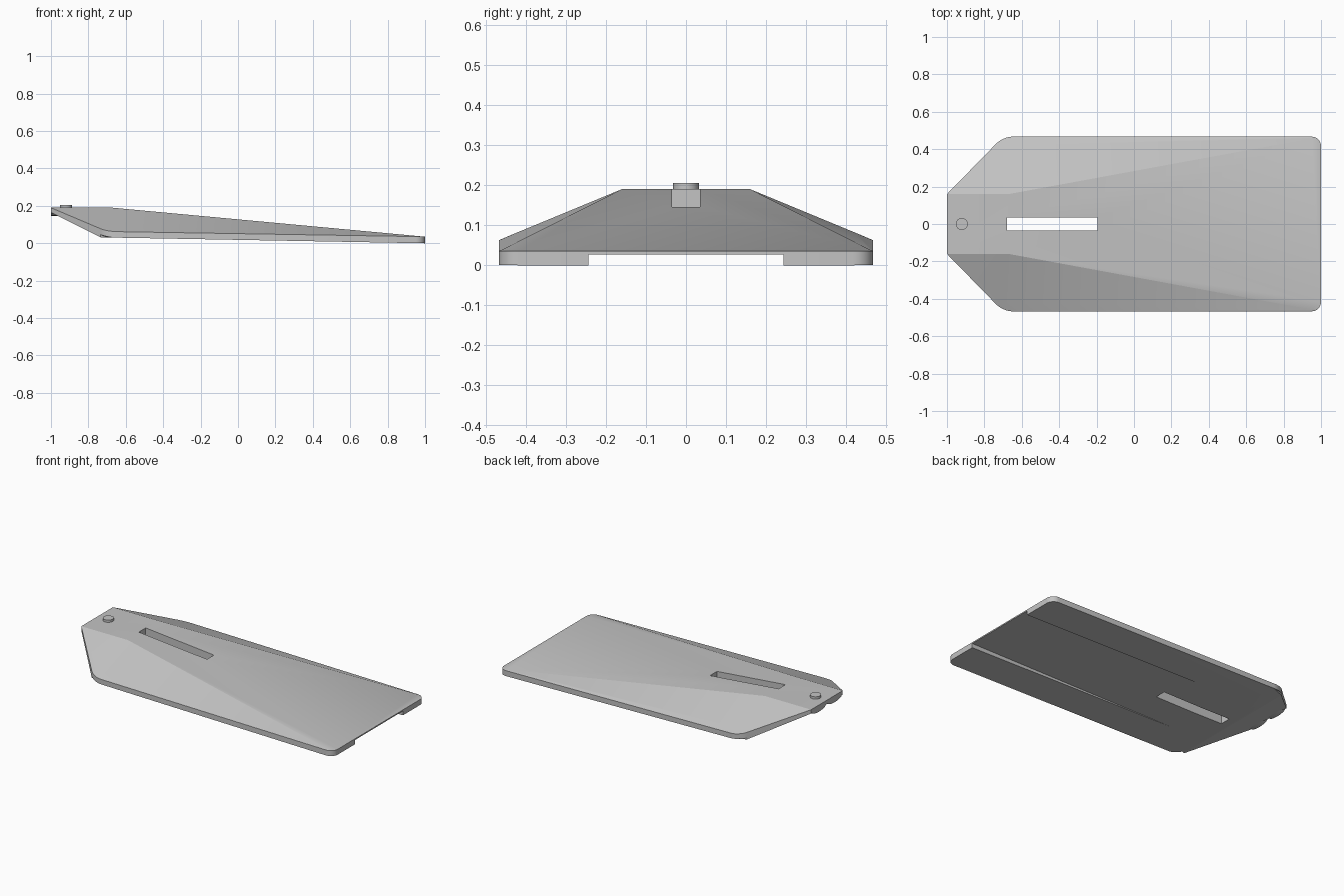
import bpy, bmesh, math

cube = bpy.data.objects.get("Cube")
if cube:
    bpy.data.objects.remove(cube, do_unlink=True)

grey = bpy.data.materials.new("plain grey")
grey.use_nodes = True
colour = (0.55, 0.55, 0.55, 1)
grey.diffuse_color = colour
grey.node_tree.nodes["Principled BSDF"].inputs["Base Color"].default_value = colour


def finish(obj, name):
    obj.name = name
    obj.data.materials.clear()
    obj.data.materials.append(grey)
    bpy.ops.object.select_all(action='DESELECT')
    obj.select_set(True)
    bpy.context.view_layer.objects.active = obj
    bpy.ops.object.shade_smooth_by_angle(angle=math.radians(14))


def box_cutter(name, low, high):
    centre = [(a + b) / 2 for a, b in zip(low, high)]
    bpy.ops.mesh.primitive_cube_add(size=1, location=centre)
    obj = bpy.context.object
    obj.name = name
    obj.scale = [b - a for a, b in zip(low, high)]
    obj.hide_render = True
    obj.display_type = 'WIRE'
    return obj


# Faceted wedge body, half the corners mirrored across y
corners = [
    (-1, .16, .19), (-.67, .16, .19), (-.70, .467, .063), (1, .467, .035),
    (-1, .16, .165), (-.735, .431, .032), (-.70, .467, .031), (1, .467, 0),
]
bm = bmesh.new()
for x, y, z in corners:
    for side in (-1, 1):
        bm.verts.new((x, side * y, z))
bmesh.ops.convex_hull(bm, input=bm.verts[:])
bmesh.ops.dissolve_limit(bm, angle_limit=math.radians(0.5),
                         verts=bm.verts[:], edges=bm.edges[:])

# Round the four upright outer corners
upright = []
for e in bm.edges:
    a, b = (v.co for v in e.verts)
    if (a - b).xy.length < .001 and abs(a.y) > .46:
        upright.append(e)
bmesh.ops.bevel(bm, geom=upright, offset=.05, segments=8, profile=.5,
                affect='EDGES', clamp_overlap=True)
bmesh.ops.recalc_face_normals(bm, faces=bm.faces[:])
mesh = bpy.data.meshes.new("wedge_body")
bm.to_mesh(mesh)
bm.free()
body = bpy.data.objects.new("wedge_body", mesh)
bpy.context.collection.objects.link(body)

# Through slot and shallow underside channel
cutters = [
    box_cutter("slot_cutter", (-.68, -.035, -.1), (-.195, .035, .4)),
    box_cutter("channel_cutter", (-1.2, -.243, -.1), (1.2, .243, .027)),
]
for cutter in cutters:
    cut = body.modifiers.new(cutter.name, 'BOOLEAN')
    cut.operation = 'DIFFERENCE'
    cut.solver = 'EXACT'
    cut.object = cutter
    bpy.context.view_layer.objects.active = body
    bpy.ops.object.modifier_apply(modifier=cut.name)
for cutter in cutters:
    bpy.data.objects.remove(cutter, do_unlink=True)
finish(body, "wedge_body")

# Small round button on the raised end
bpy.ops.mesh.primitive_cylinder_add(vertices=32, radius=.032, depth=.03,
                                    location=(-.92, 0, .19))
finish(bpy.context.object, "top_button")

# Pair of rounded lugs under the raised end
for side, label in ((1, "left"), (-1, "right")):
    bpy.ops.mesh.primitive_cylinder_add(vertices=32, radius=1, depth=.05,
                                        location=(-.975, side * .08, .167),
                                        rotation=(0, math.pi / 2, 0))
    lug = bpy.context.object
    lug.scale = (.02, .07, 1)
    finish(lug, label + "_end_lug")
